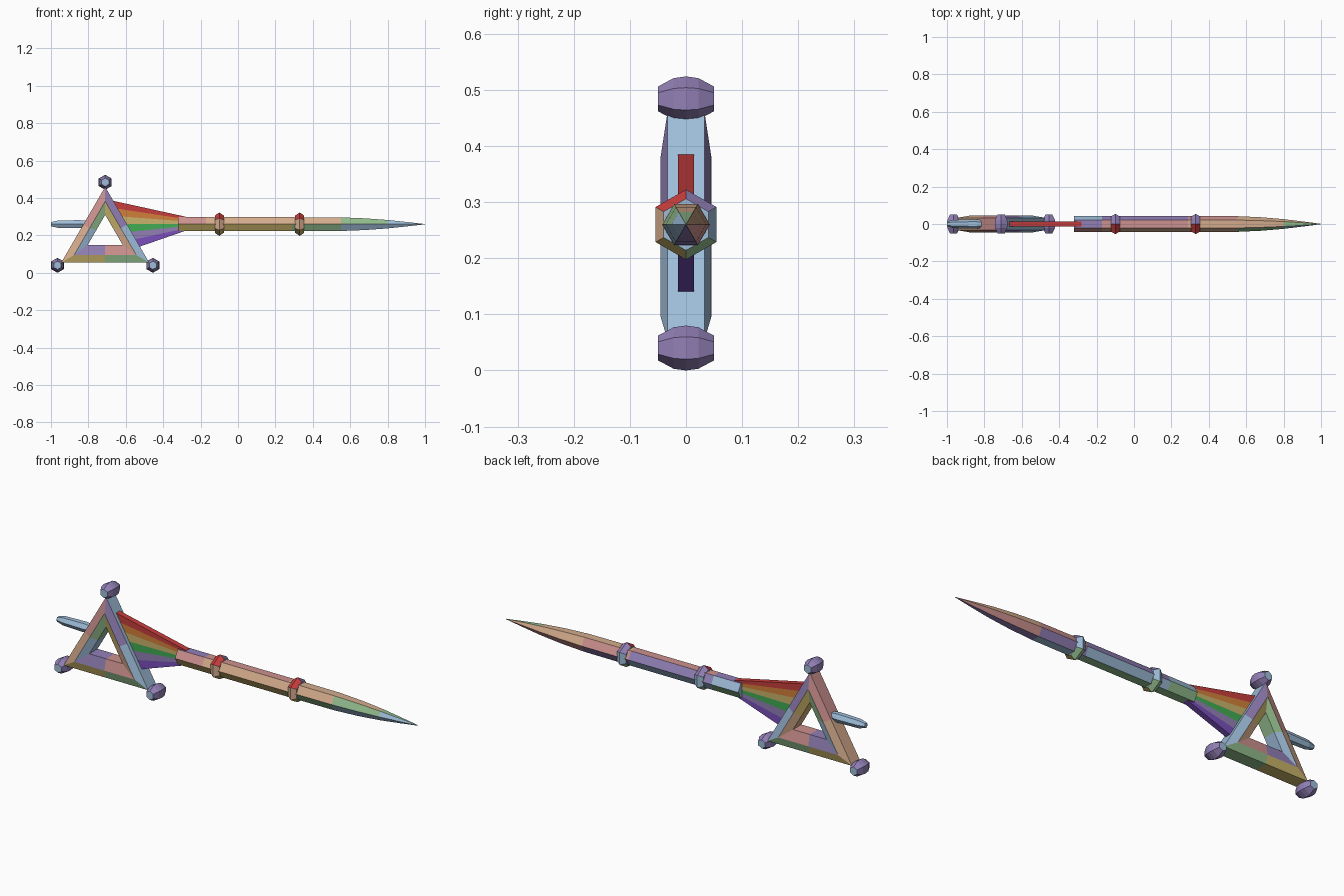
import bpy, bmesh, math

if "Cube" in bpy.data.objects:
    bpy.data.objects.remove(bpy.data.objects["Cube"])


def lin(c):
    return c / 12.92 if c <= 0.04045 else ((c + 0.055) / 1.055) ** 2.4


# Six pastel hues in colour wheel order, then four vivid ones
PALETTE = [
    ("pastel pink", (0.80, 0.57, 0.56)), ("pastel tan", (0.83, 0.67, 0.55)),
    ("pastel ochre", (0.79, 0.70, 0.42)), ("pastel green", (0.57, 0.73, 0.55)),
    ("pastel blue", (0.62, 0.74, 0.85)), ("pastel lavender", (0.57, 0.50, 0.71)),
    ("vivid red", (0.78, 0.24, 0.24)), ("vivid orange", (0.82, 0.50, 0.23)),
    ("vivid green", (0.26, 0.67, 0.33)), ("vivid violet", (0.48, 0.31, 0.74))]
MATS = []
for label, rgb in PALETTE:
    m = bpy.data.materials.new(label)
    m.diffuse_color = (*[lin(c) for c in rgb], 1)
    m.use_nodes = True
    m.node_tree.nodes["Principled BSDF"].inputs["Base Color"].default_value = m.diffuse_color
    MATS.append(m)


def loft(name, rings, colour, closed=False, caps=(0, 0)):
    """Skin rings of points; colour(i, j) gives the palette index of a face."""
    bm = bmesh.new()
    vs = [[bm.verts.new(p) for p in r] for r in rings]
    n, k = len(rings), len(rings[0])
    for i in range(n if closed else n - 1):
        a, b = vs[i], vs[(i + 1) % n]
        for j in range(k):
            f = bm.faces.new((a[j], a[(j + 1) % k], b[(j + 1) % k], b[j]))
            f.material_index = colour(i, j)
    if not closed:
        for ring, c in ((vs[0], caps[0]), (vs[-1], caps[1])):
            bm.faces.new(ring).material_index = c
    bmesh.ops.recalc_face_normals(bm, faces=bm.faces)
    me = bpy.data.meshes.new(name)
    bm.to_mesh(me)
    bm.free()
    for m in MATS:
        me.materials.append(m)
    ob = bpy.data.objects.new(name, me)
    bpy.context.collection.objects.link(ob)
    return ob


AXIS_Z = 0.26


def hex_x(x, r, start):
    """Hexagon across the blade axis."""
    return [(x, r * math.cos(math.radians(start + 60 * k)),
             AXIS_Z + r * math.sin(math.radians(start + 60 * k))) for k in range(6)]


# Blade: hues turn around the axis and shift towards the tip
# face order: front upper, front lower, bottom, back lower, back upper, top
bands = [(-0.17, (0, 2, 3, 3, 4, 5)), (0.29, (1, 2, 3, 4, 5, 0)),
         (0.55, (1, 3, 4, 5, 0, 1)), (0.80, (3, 4, 5, 0, 1, 1)),
         (9.0, (4, 4, 5, 0, 1, 3))]
profile = [(-0.32, 0.043), (-0.17, 0.043), (0.29, 0.043), (0.55, 0.042),
           (0.68, 0.036), (0.80, 0.026), (0.90, 0.014), (1.0, 0.001)]


def blade_colour(i, j):
    x = (profile[i][0] + profile[i + 1][0]) / 2
    return next(c for limit, c in bands if x < limit)[j]


loft("blade", [hex_x(x, r, 120) for x, r in profile], blade_colour, caps=(4, 4))

# Two collars round the blade
for n, x in enumerate((-0.10, 0.33)):
    loft(f"collar_{n + 1}",
         [hex_x(x + d, r, 90) for d, r in ((-0.024, 0.046), (0, 0.0625), (0.024, 0.046))],
         lambda i, j: (6, 1, 2, 3, 4, 5)[j], caps=(4, 4))

# Pommel rod
loft("pommel_rod", [hex_x(x, r, 120) for x, r in
                    ((-1.0, 0.013), (-0.965, 0.022), (-0.85, 0.025), (-0.80, 0.020))],
     lambda i, j: 4, caps=(4, 4))

# Triangular frame: six half sides, six-sided section
CX = -0.71
OUT, MID, INN = (0.46, 0.055), (0.382, 0.095), (0.31, 0.15)   # apex z, base z
section = [(OUT, -0.033), (MID, -0.045), (INN, -0.033),
           (INN, 0.033), (MID, 0.045), (OUT, 0.033)]


def frame_point(tri, y, step):
    top, base = tri
    w, h = (top - base) * 0.58, (top + base) / 2
    x, z = [(0, top), (-w / 2, h), (-w, base), (0, base), (w, base), (w / 2, h)][step]
    return (CX + x, y, z)


def frame_colour(i, j):
    if j == 5:
        return min(i, 4)
    return i if j in (0, 4) else (i + 3) % 6


loft("prism_frame", [[frame_point(t, y, s) for t, y in section] for s in range(6)],
     frame_colour, closed=True)

# Barrel knobs on the frame corners
for name, x, z in (("top", CX, 0.484), ("left", CX - 0.255, 0.040), ("right", CX + 0.255, 0.040)):
    rings = []
    for y, r in ((-0.05, 0.022), (-0.022, 0.037), (0, 0.040), (0.022, 0.037), (0.05, 0.022)):
        rings.append([(x + r * math.cos(math.radians(30 + 60 * k)), y,
                       z + r * math.sin(math.radians(30 + 60 * k))) for k in range(6)])
    loft(f"knob_{name}", rings, lambda i, j: 5, caps=(4, 4))

# Rainbow fan between frame and blade
fan = [("red", 6), ("orange", 7), ("yellow", 2), ("green", 8), ("lavender", 5), ("violet", 9)]
for n, (name, c) in enumerate(fan):
    def edge(t):
        return ((-0.668 + 0.128 * t, 0.385 - 0.25 * t), (-0.28, 0.30 - 0.075 * t))
    (a, b), (d, e) = edge(n / 6), edge((n + 1) / 6)
    loft(f"fan_{name}", [[(p[0], y, p[1]) for p in (a, b, e, d)] for y in (-0.014, 0.014)],
         lambda i, j: c, caps=(c, c))
